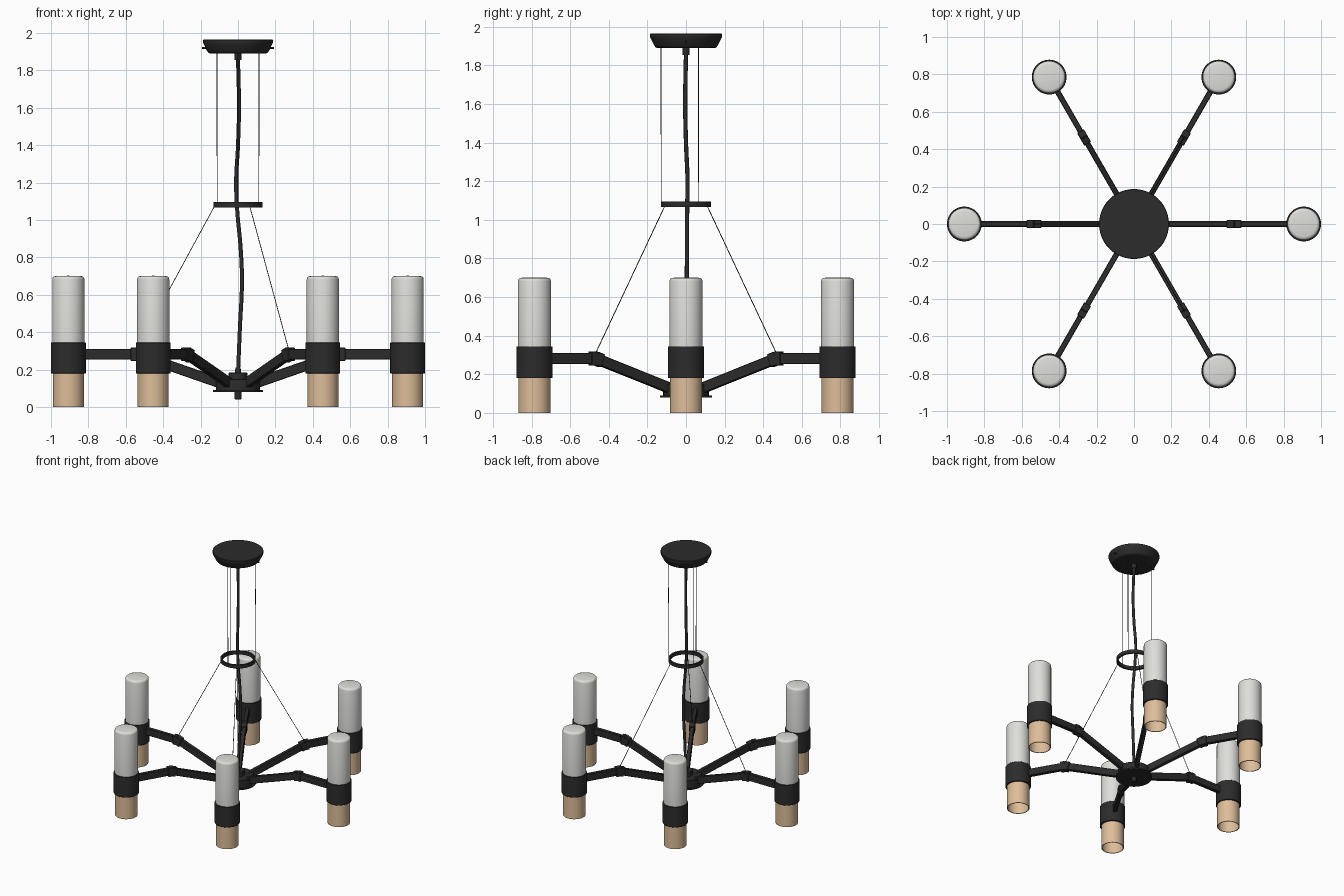
import bpy, bmesh, math
from mathutils import Vector, Matrix

cube = bpy.data.objects.get("Cube")
if cube:
    bpy.data.objects.remove(cube, do_unlink=True)


def material(name, color):
    m = bpy.data.materials.new(name)
    m.use_nodes = True
    m.diffuse_color = (*color, 1)
    bsdf = next(n for n in m.node_tree.nodes if n.type == 'BSDF_PRINCIPLED')
    bsdf.inputs["Base Color"].default_value = (*color, 1)
    return m


BLACK = material("matte_black", (0.025, 0.025, 0.025))
GLASS = material("frosted_white", (0.73, 0.74, 0.70))
WOOD = material("pale_wood", (0.73, 0.51, 0.32))


def make_object(name, bm, mat, smooth=True):
    bmesh.ops.recalc_face_normals(bm, faces=bm.faces)
    mesh = bpy.data.meshes.new(name)
    bm.to_mesh(mesh)
    bm.free()
    mesh.materials.append(mat)
    ob = bpy.data.objects.new(name, mesh)
    bpy.context.collection.objects.link(ob)
    if smooth:
        bpy.ops.object.select_all(action='DESELECT')
        ob.select_set(True)
        bpy.context.view_layer.objects.active = ob
        bpy.ops.object.shade_smooth_by_angle(angle=math.radians(35))
    return ob


def lathe(name, profile, mat, center=(0, 0), steps=48, closed=False):
    """Revolve a (radius, height) profile around a vertical axis."""
    bm = bmesh.new()
    verts = [bm.verts.new((r, 0, z)) for r, z in profile]
    edges = [bm.edges.new(pair) for pair in zip(verts, verts[1:])]
    if closed:
        edges.append(bm.edges.new((verts[-1], verts[0])))
    bmesh.ops.spin(bm, geom=verts + edges, cent=(0, 0, 0), axis=(0, 0, 1),
                   angle=math.tau, steps=steps, use_merge=True)
    bmesh.ops.remove_doubles(bm, verts=bm.verts, dist=0.0001)
    bmesh.ops.translate(bm, verts=bm.verts, vec=(*center, 0))
    return make_object(name, bm, mat)


def strut(name, start, end, width, height, mat=BLACK, bevel=0.003):
    """Rectangular bar between two points, kept upright."""
    start, end = Vector(start), Vector(end)
    along = (end - start).normalized()
    side = Vector((0, 0, 1)).cross(along).normalized()
    up = along.cross(side)
    turn = Matrix((along, side, up)).transposed().to_4x4()
    size = Matrix.Diagonal(((end - start).length, width, height, 1))
    bm = bmesh.new()
    bmesh.ops.create_cube(bm, size=1,
                          matrix=Matrix.Translation((start + end) / 2) @ turn @ size)
    bmesh.ops.bevel(bm, geom=bm.edges[:], offset=bevel, segments=1, affect='EDGES')
    return make_object(name, bm, mat, smooth=False)


def cable(name, points, radius, smooth=False, mat=BLACK):
    """Round cable through points, turned into a mesh."""
    curve = bpy.data.curves.new(name, 'CURVE')
    curve.dimensions = '3D'
    curve.bevel_depth = radius
    curve.bevel_resolution = 3 if smooth else 1
    curve.use_fill_caps = True
    spline = curve.splines.new('BEZIER' if smooth else 'POLY')
    pts = spline.bezier_points if smooth else spline.points
    pts.add(len(points) - 1)
    for p, co in zip(pts, points):
        if smooth:
            p.co = co
            p.handle_left_type = p.handle_right_type = 'AUTO'
        else:
            p.co = (*co, 1)
    curve.materials.append(mat)
    ob = bpy.data.objects.new(name, curve)
    bpy.context.collection.objects.link(ob)
    bpy.ops.object.select_all(action='DESELECT')
    ob.select_set(True)
    bpy.context.view_layer.objects.active = ob
    bpy.ops.object.convert(target='MESH')
    return ob


def polar(radius, degrees, z):
    a = math.radians(degrees)
    return Vector((radius * math.cos(a), radius * math.sin(a), z))


# Ceiling canopy with side screws and cord grip
lathe("canopy", [(0, 1.89), (0.148, 1.89), (0.158, 1.894), (0.166, 1.905),
                 (0.183, 1.94), (0.187, 1.95), (0.187, 1.962), (0.184, 1.965),
                 (0, 1.965)], BLACK)
for i in range(2):
    strut(f"canopy_screw_{i}", polar(0.165, 180 * i, 1.92),
          polar(0.192, 180 * i, 1.92), 0.012, 0.012, bevel=0.002)
lathe("canopy_cord_grip", [(0, 1.855), (0.017, 1.855), (0.019, 1.86), (0.019, 1.89),
                           (0, 1.89)], BLACK, steps=20)

# Slightly wavy power cord
cable("power_cord", [(0, 0, 1.87), (0.005, -0.004, 1.6), (0, 0, 1.4),
                     (-0.01, 0.008, 1.2), (-0.004, 0.006, 1.05), (0.014, 0.005, 0.85),
                     (0.021, 0.004, 0.68), (0.01, 0.002, 0.42), (0, 0, 0.18)],
      0.011, smooth=True)

# Spreader ring
lathe("spreader_ring", [(0.116, 1.067), (0.13, 1.067), (0.13, 1.095), (0.116, 1.095)],
      BLACK, closed=True)

# Central hub
lathe("hub_body", [(0, 0.09), (0.118, 0.09), (0.118, 0.147), (0.115, 0.15),
                   (0.05, 0.15), (0.05, 0.182), (0.047, 0.185), (0, 0.185)], BLACK)
lathe("hub_base_plate", [(0, 0.08), (0.133, 0.08), (0.134, 0.082), (0.134, 0.09),
                         (0, 0.09)], BLACK)
lathe("hub_finial", [(0, 0.04), (0.015, 0.04), (0.018, 0.044), (0.018, 0.08),
                     (0, 0.08)], BLACK, steps=20)
lathe("hub_cord_grip", [(0, 0.185), (0.016, 0.185), (0.016, 0.2), (0.013, 0.21),
                        (0, 0.21)], BLACK, steps=20)

# Suspension wires: straight above the ring, spread out below it
for i in range(3):
    a = -90 + 120 * i
    cable(f"upper_wire_{i}", [polar(0.128, a, 1.075), polar(0.13, a, 1.895)], 0.0022)
    b = 60 + 120 * i
    cable(f"lower_wire_{i}", [polar(0.125, b, 1.075), polar(0.54, b, 0.31)], 0.0022)

# Six arms, each with an elbow joint and a lamp
ARM_R = 0.907
for i in range(6):
    a = 60 * i
    inner, elbow = polar(0.06, a, 0.115), polar(0.54, a, 0.282)
    slope = (elbow - inner).normalized()
    strut(f"sloped_arm_{i}", inner, elbow, 0.03, 0.055)
    strut(f"level_arm_{i}", elbow, polar(0.83, a, 0.282), 0.03, 0.057)
    strut(f"elbow_inner_sleeve_{i}", elbow - slope * 0.036, elbow + slope * 0.006,
          0.042, 0.07)
    strut(f"elbow_outer_sleeve_{i}", polar(0.536, a, 0.282), polar(0.574, a, 0.282),
          0.042, 0.073)
    c = polar(ARM_R, a, 0).xy
    lathe(f"lamp_shade_{i}", [(0, 0.34), (0.086, 0.34), (0.086, 0.682), (0.0835, 0.692),
                              (0.077, 0.698), (0.068, 0.7), (0, 0.702)], GLASS, c)
    lathe(f"lamp_collar_{i}", [(0, 0.18), (0.091, 0.18), (0.093, 0.182), (0.093, 0.343),
                               (0.091, 0.345), (0, 0.345)], BLACK, c)
    lathe(f"wood_sleeve_{i}", [(0.083, 0.181), (0.083, 0), (0.077, 0), (0.077, 0.165),
                               (0, 0.165)], WOOD, c)
